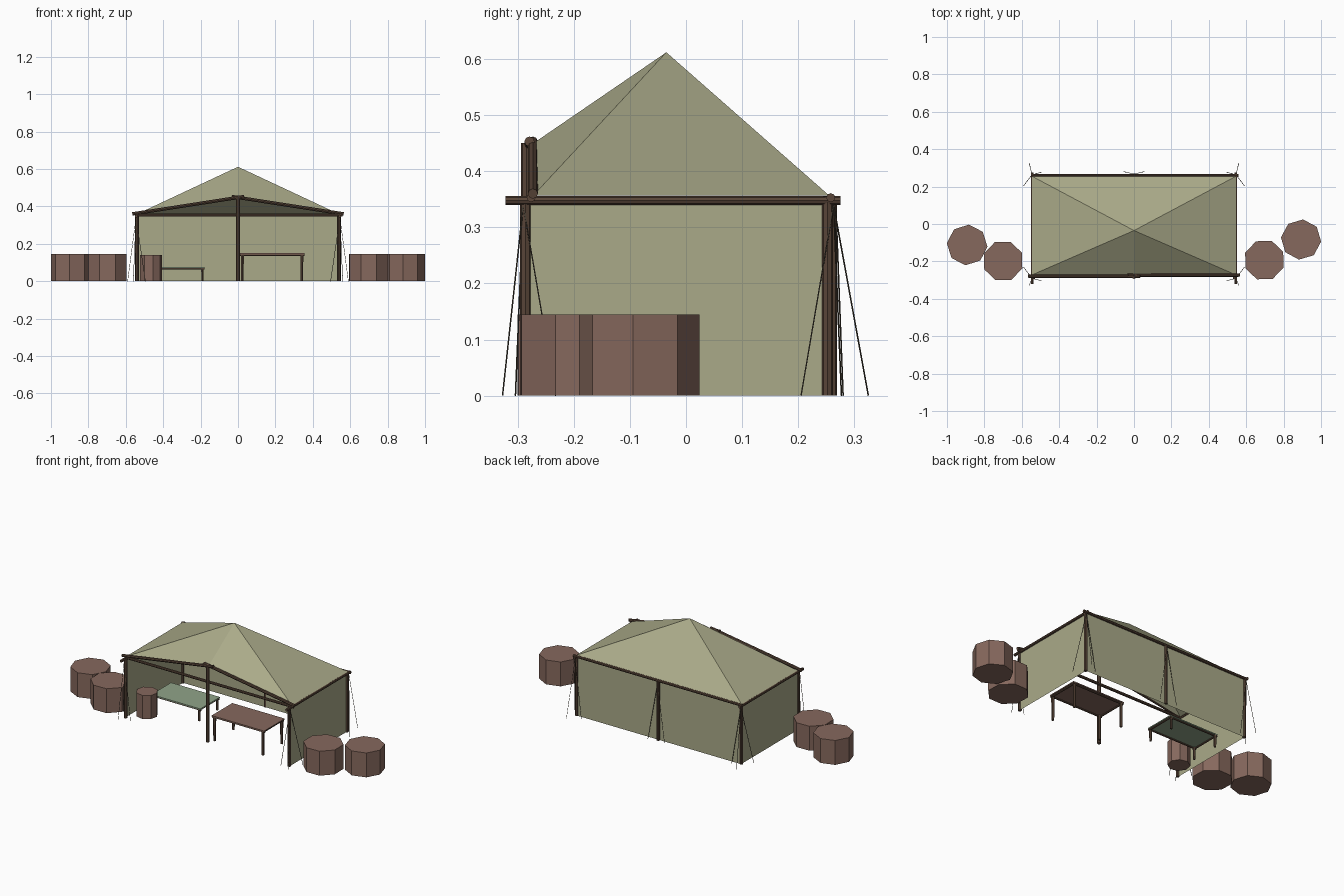
import bpy
from math import radians
from mathutils import Vector

if "Cube" in bpy.data.objects:
    bpy.data.objects.remove(bpy.data.objects["Cube"])


def material(name, r, g, b):
    m = bpy.data.materials.new(name)
    m.diffuse_color = (r, g, b, 1)
    m.use_nodes = True
    m.node_tree.nodes["Principled BSDF"].inputs["Base Color"].default_value = m.diffuse_color
    return m


CANVAS = material("canvas", 0.40, 0.40, 0.25)
WOOD = material("dark_wood", 0.10, 0.06, 0.04)
BARREL = material("barrel_brown", 0.24, 0.14, 0.11)
GREEN = material("green_cloth", 0.28, 0.37, 0.25)
ROPE = material("rope", 0.06, 0.05, 0.035)


def sheet(name, verts, faces, mat):
    me = bpy.data.meshes.new(name)
    me.from_pydata(verts, [], faces)
    me.materials.append(mat)
    ob = bpy.data.objects.new(name, me)
    bpy.context.collection.objects.link(ob)
    return ob


def rod(name, a, b, r, mat=WOOD, sides=8, r2=None):
    a, b = Vector(a), Vector(b)
    d = b - a
    bpy.ops.mesh.primitive_cone_add(
        vertices=sides, radius1=r, radius2=r if r2 is None else r2,
        depth=d.length, location=(a + b) / 2,
        rotation=d.to_track_quat('Z', 'Y').to_euler())
    ob = bpy.context.object
    ob.name = name
    ob.data.materials.append(mat)
    return ob


def box(name, lo, hi, mat):
    lo, hi = Vector(lo), Vector(hi)
    bpy.ops.mesh.primitive_cube_add(size=1, location=(lo + hi) / 2)
    ob = bpy.context.object
    ob.name = name
    ob.scale = hi - lo
    ob.data.materials.append(mat)


def barrel(name, x, y, r, h, turn):
    bpy.ops.mesh.primitive_cylinder_add(
        vertices=8, radius=r, depth=h, location=(x, y, h / 2),
        rotation=(0, 0, radians(turn)))
    ob = bpy.context.object
    ob.name = name
    ob.data.materials.append(BARREL)


def table(name, x0, x1, y0, y1, top, mat, r):
    box(name + "_top", (x0, y0, top - 0.006), (x1, y1, top), mat)
    # frame rails under the edges and four legs
    z, i = top - 0.01, r
    for y in (y0 + i, y1 - i):
        rod(name + "_long_rail", (x0, y, z), (x1, y, z), 0.005, sides=6)
        for x in (x0 + 1.5 * i, x1 - 1.5 * i):
            rod(name + "_leg", (x, y, 0), (x, y, top - 0.006), r * 0.8, sides=6, r2=r)
    for x in (x0 + i, x1 - i):
        rod(name + "_short_rail", (x, y0, z), (x, y1, z), 0.005, sides=6)


# canvas roof: hipped, with a raised peak over the open front
X, YF, YB, ZE = 0.545, -0.272, 0.255, 0.357
sheet("roof", [(0, -0.035, 0.612), (-X, YF, ZE), (0, YF, 0.45), (X, YF, ZE),
               (X, YB, ZE), (-X, YB, ZE)],
      [(0, 1, 2), (0, 2, 3), (0, 3, 4), (0, 4, 5), (0, 5, 1)], CANVAS)

# canvas walls on back and both sides
W = 0.541
sheet("back_wall", [(-W, YB, 0), (W, YB, 0), (W, YB, 0.35), (-W, YB, 0.35)],
      [(1, 0, 3, 2)], CANVAS)
for s, side in ((-1, "left"), (1, "right")):
    ring = (0, 1, 2, 3) if s > 0 else (3, 2, 1, 0)
    sheet(side + "_wall", [(s * W, -0.28, 0), (s * W, YB, 0), (s * W, YB, 0.35),
                           (s * W, -0.28, 0.35)], [ring], CANVAS)
    # corner posts, side beam, sloping front beam
    rod(side + "_front_post", (s * 0.538, -0.286, 0), (s * 0.538, -0.286, 0.35), 0.010)
    rod(side + "_back_post", (s * 0.541, 0.252, 0), (s * 0.541, 0.252, 0.355), 0.010)
    rod(side + "_beam", (s * 0.544, -0.322, 0.348), (s * 0.544, 0.275, 0.348), 0.008)
    rod(side + "_front_slope_beam", (s * 0.565, -0.276 + 0.003 * s, 0.36),
        (-s * 0.033, -0.276 + 0.003 * s, 0.453), 0.009)

# cross beams and middle posts
rod("front_beam", (-0.55, -0.276, 0.353), (0.56, -0.276, 0.353), 0.008)
rod("back_beam", (-0.55, 0.258, 0.353), (0.56, 0.258, 0.353), 0.008)
rod("front_middle_post", (0, -0.284, 0), (0, -0.284, 0.45), 0.010)
rod("back_middle_post", (0, 0.260, 0), (0, 0.260, 0.35), 0.009)

# guy ropes
for sx in (-1, 1):
    rod("middle_rope", (0, 0.267, 0.34), (sx * 0.055, 0.28, 0), 0.0014, ROPE, 4)
    for sy, y in ((-1, -0.282), (1, 0.255)):
        top = (sx * 0.545, y + sy * 0.008, 0.34)
        for dx, dy in ((0.045, -0.05), (0.015, 0.07 if sy > 0 else 0.045), (-0.05, 0.022)):
            rod("corner_rope", top, (sx * (0.545 + dx), y + sy * dy, 0), 0.0014, ROPE, 4)

# furniture
table("brown_table", 0.01, 0.355, -0.262, -0.068, 0.15, BARREL, 0.009)
table("green_cot", -0.50, -0.178, -0.10, 0.085, 0.077, GREEN, 0.008)

# octagonal barrels
for i, (x, y, r, h, t) in enumerate((
        (-0.892, -0.112, 0.109, 0.145, -5), (-0.70, -0.198, 0.11, 0.145, 24),
        (0.697, -0.193, 0.11, 0.145, 24), (0.893, -0.083, 0.108, 0.145, -6),
        (-0.466, -0.19, 0.06, 0.14, 10))):
    barrel("barrel_%d" % (i + 1), x, y, r, h, t)
